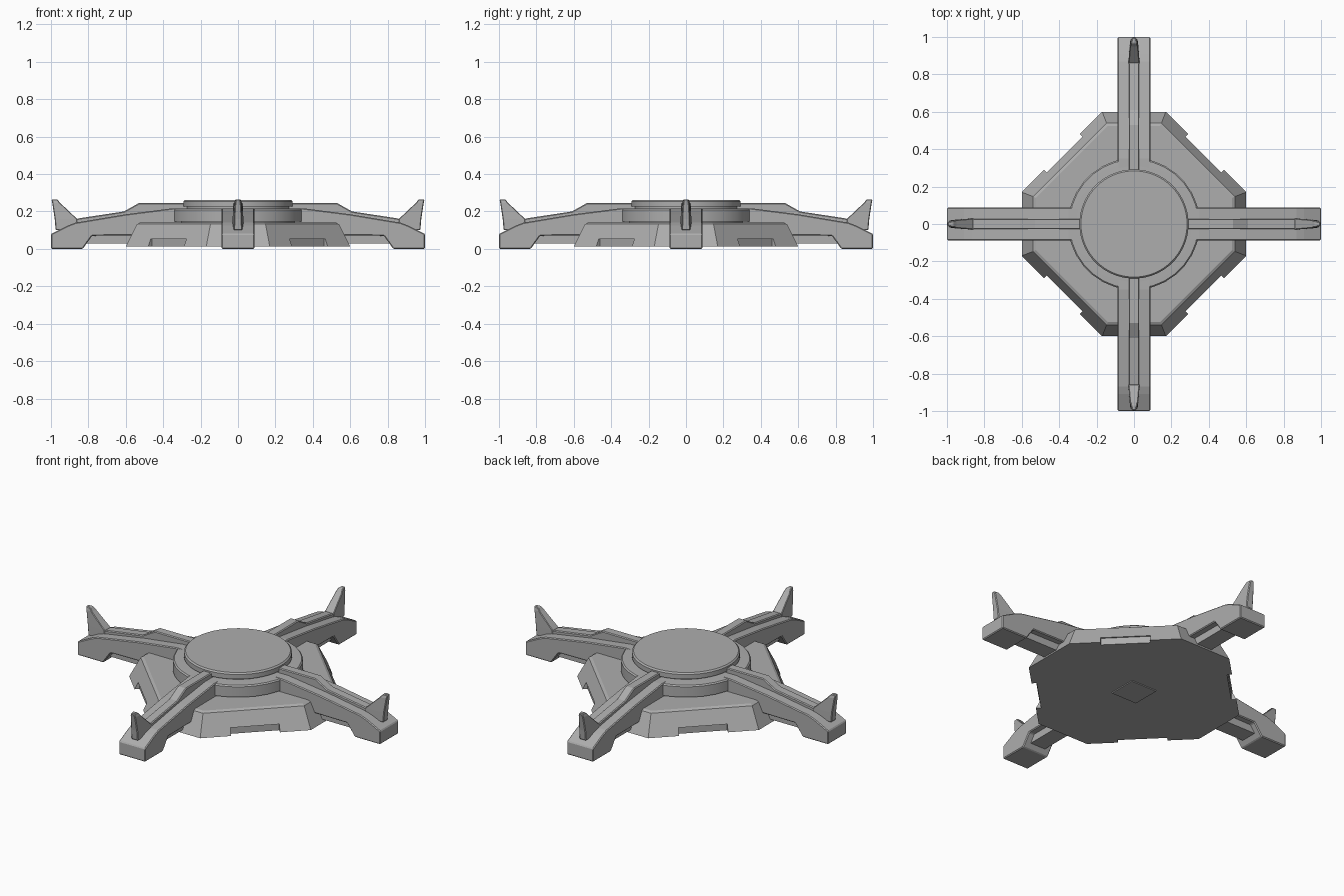
import bpy, bmesh, math
from mathutils import Matrix

cube = bpy.data.objects.get("Cube")
if cube:
    bpy.data.objects.remove(cube, do_unlink=True)

grey = bpy.data.materials.new("mid grey")
grey.use_nodes = True
colour = (0.42, 0.42, 0.42, 1)
grey.diffuse_color = colour
grey.node_tree.nodes["Principled BSDF"].inputs["Base Color"].default_value = colour


def finish(name, bm, turn=0, bevel=0, smooth=False):
    """Turn a bmesh into a named object, optionally rotated and bevelled."""
    bmesh.ops.recalc_face_normals(bm, faces=bm.faces)
    bmesh.ops.transform(bm, matrix=Matrix.Rotation(turn, 4, 'Z'), verts=bm.verts)
    mesh = bpy.data.meshes.new(name)
    bm.to_mesh(mesh)
    bm.free()
    mesh.materials.append(grey)
    obj = bpy.data.objects.new(name, mesh)
    bpy.context.collection.objects.link(obj)
    if bevel:
        mod = obj.modifiers.new("edge bevel", 'BEVEL')
        mod.width, mod.segments, mod.limit_method = bevel, 1, 'ANGLE'
    bpy.ops.object.select_all(action='DESELECT')
    obj.select_set(True)
    bpy.context.view_layer.objects.active = obj
    if smooth:
        bpy.ops.object.shade_smooth_by_angle(angle=math.radians(25))
    return obj


def skin(bm, loops):
    """Join matching loops of points into a closed solid."""
    rings = [[bm.verts.new(p) for p in loop] for loop in loops]
    for a, b in zip(rings, rings[1:]):
        for i in range(len(a)):
            j = (i + 1) % len(a)
            bm.faces.new((a[i], a[j], b[j], b[i]))
    bm.faces.new(rings[0])
    bm.faces.new(rings[-1])


def slab(profile, width):
    """Extrude an (x, z) profile to both sides of the y axis."""
    bm = bmesh.new()
    skin(bm, [[(x, y, z) for x, z in profile] for y in (-width, width)])
    return bm


def lathe(profile, sides):
    """Stack regular polygons given as (radius, z)."""
    bm = bmesh.new()
    steps = [2 * math.pi * (i + 0.5) / sides for i in range(sides)]
    skin(bm, [[(r * math.cos(a), r * math.sin(a), z) for a in steps] for r, z in profile])
    return bm


def box(x0, x1, half_y, z0, z1):
    return slab([(x0, z0), (x1, z0), (x1, z1), (x0, z1)], half_y)


def octagon(far, near, z):
    quarter = [(far, -near), (far, near)]
    points = []
    for _ in range(4):
        points += [(x, y, z) for x, y in quarter]
        quarter = [(-y, x) for x, y in quarter]
    return points


# Sloped eight-sided body with a notch in each long side
bm = bmesh.new()
skin(bm, [octagon(0.6, 0.17, 0.012), octagon(0.54, 0.147, 0.132), octagon(0.525, 0.14, 0.14)])
body = finish("body", bm)
for k in range(4):
    cutter = finish("notch_cutter", box(0.517, 0.7, 0.135, -0.1, 0.052), math.pi * (k / 2 + 0.25))
    cutter.hide_render = True
    cut = body.modifiers.new("notch", 'BOOLEAN')
    cut.operation, cut.solver, cut.object = 'DIFFERENCE', 'EXACT', cutter
    bpy.context.view_layer.objects.active = body
    bpy.ops.object.modifier_apply(modifier=cut.name)
    bpy.data.objects.remove(cutter, do_unlink=True)

# Square plate under the body
finish("bottom_plate", box(-0.085, 0.085, 0.085, 0.006, 0.02))

# Central round hub
finish("hub_skirt", lathe([(0.315, 0.13), (0.315, 0.16)], 32), smooth=True)
finish("hub_ring", lathe([(0.352, 0.146), (0.352, 0.208), (0.345, 0.215), (0.31, 0.217)], 32),
       smooth=True)
finish("hub_disc", lathe([(0.275, 0.2), (0.275, 0.226), (0.292, 0.226),
                          (0.292, 0.254), (0.284, 0.262)], 48), smooth=True)

# Four arms, each with a foot, a raised ridge, an upright prong and an under rib
arm_profile = [(1, 0), (1, 0.08), (0.91, 0.125), (0.87, 0.14), (0.6, 0.185), (0.35, 0.217),
               (0.2, 0.217), (0.2, 0.075), (0.78, 0.07), (0.83, 0)]
ridge_profile = [(0.9, 0.1), (0.86, 0.162), (0.61, 0.2), (0.53, 0.245), (0.2, 0.245), (0.2, 0.1)]
prong_loops = [(0.1, 0.85, 0.975, 0.031), (0.16, 0.86, 0.98, 0.03),
               (0.245, 0.95, 0.993, 0.022), (0.265, 0.967, 0.997, 0.015)]
for k, side in enumerate(("left", "back", "right", "front")):
    turn = k * math.pi / 2
    finish(side + "_arm", slab(arm_profile, 0.087), turn, 0.005)
    finish(side + "_ridge", slab(ridge_profile, 0.028), turn, 0.005)
    finish(side + "_under_rib", box(0.5, 0.83, 0.05, 0.028, 0.1), turn)
    bm = bmesh.new()
    skin(bm, [[(a, -w, z), (b, -w * 0.7, z), (b, w * 0.7, z), (a, w, z)]
              for z, a, b, w in prong_loops])
    finish(side + "_prong", bm, turn, 0.004)
